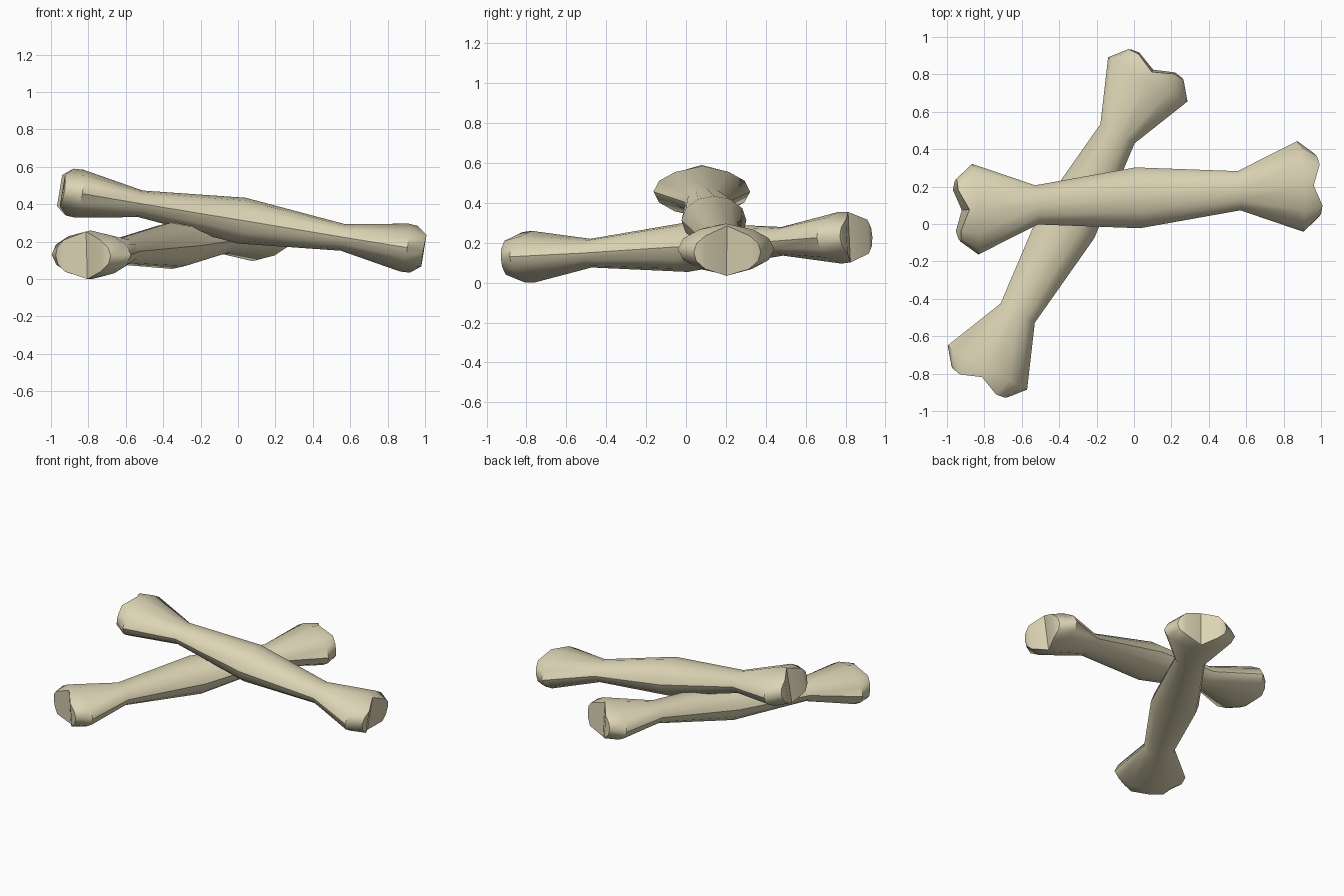
import bpy, bmesh, math
from mathutils import Matrix

if "Cube" in bpy.data.objects:
    bpy.data.objects.remove(bpy.data.objects["Cube"])

bone_mat = bpy.data.materials.new("aged bone")
bone_mat.diffuse_color = (0.72, 0.66, 0.46, 1)
bone_mat.use_nodes = True
bone_mat.node_tree.nodes["Principled BSDF"].inputs["Base Color"].default_value = bone_mat.diffuse_color

# Quarter sections, top to side: (distance along, half width, half height)
def oval(s, w, h):
    return [(s, 0, h), (s, w * .5, h * .87), (s, w * .87, h * .5), (s, w, 0)]

MIDDLE = oval(0, .163, .124)
WAIST = oval(.55, .105, .072)
KNUCKLE = [(.883, 0, .13), (.883, .135, .1), (.883, .215, .055), (.883, .243, 0)]
RIM = [(.935, 0, .127), (.982, .11, .085), (.977, .155, .045), (.974, .168, 0)]

def full_ring(bm, quarter, end):
    # mirror the quarter into a closed 12-point ring
    half = quarter + [(s, w, -h) for s, w, h in quarter[2::-1]]
    pts = half + [(s, -w, h) for s, w, h in half[5:0:-1]]
    return [bm.verts.new((s * end, w, h)) for s, w, h in pts]

def make_bone(name, centre, yaw, pitch):
    bm = bmesh.new()
    layout = [(RIM, -1), (KNUCKLE, -1), (WAIST, -1), (MIDDLE, 1),
              (WAIST, 1), (KNUCKLE, 1), (RIM, 1)]
    rings = [full_ring(bm, q, e) for q, e in layout]
    # shaft skin
    for a, b in zip(rings, rings[1:]):
        for i in range(12):
            j = (i + 1) % 12
            bm.faces.new((a[i], a[j], b[j], b[i]))
    # notched end caps, split into upright strips
    for r in (rings[0], rings[-1]):
        for d in (1, -1):
            for i in range(3):
                ids = [d * i, d * (i + 1), d * (5 - i), d * (6 - i)]
                vs = list(dict.fromkeys(r[k % 12] for k in ids))
                bm.faces.new(vs)
    bmesh.ops.recalc_face_normals(bm, faces=bm.faces)
    bm.transform(Matrix.Translation(centre)
                 @ Matrix.Rotation(math.radians(yaw), 4, 'Z')
                 @ Matrix.Rotation(math.radians(-pitch), 4, 'Y'))
    me = bpy.data.meshes.new(name)
    bm.to_mesh(me)
    bm.free()
    me.materials.append(bone_mat)
    ob = bpy.data.objects.new(name, me)
    bpy.context.collection.objects.link(ob)
    bpy.ops.object.select_all(action='DESELECT')
    ob.select_set(True)
    bpy.context.view_layer.objects.active = ob
    bpy.ops.object.shade_smooth_by_angle(angle=math.radians(35))

# Two crossed bones, the upper one leaning on the lower
make_bone("lower_bone", (-.355, .003, .178), 60.9, 3.1)
make_bone("upper_bone", (.02, .14, .3125), 4.0, -9.4)
